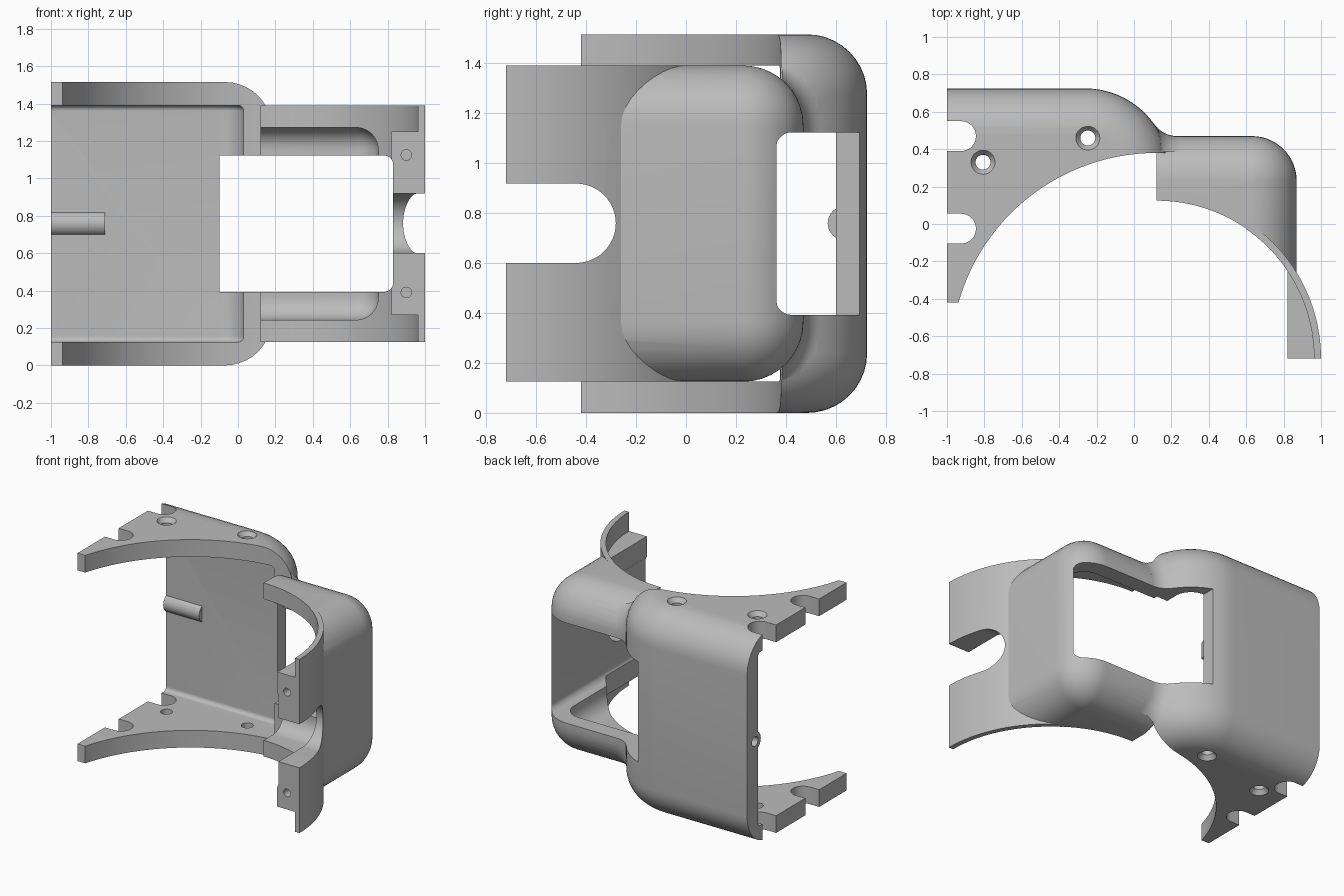
import bpy, bmesh, math
from mathutils import Matrix

if "Cube" in bpy.data.objects:
    bpy.data.objects.remove(bpy.data.objects["Cube"])

CX, CY = 0.12, -0.72          # axis of the front curves
ZM = 0.7575                   # mid height
grey = bpy.data.materials.new("grey")
grey.diffuse_color = (0.5, 0.5, 0.5, 1)
grey.use_nodes = True
grey.node_tree.nodes["Principled BSDF"].inputs["Base Color"].default_value = grey.diffuse_color


def finish(name, bm):
    bmesh.ops.recalc_face_normals(bm, faces=bm.faces)
    me = bpy.data.meshes.new(name)
    bm.to_mesh(me)
    bm.free()
    ob = bpy.data.objects.new(name, me)
    me.materials.append(grey)
    bpy.context.collection.objects.link(ob)
    return ob


def loft(name, sections):
    """Skin a stack of (outline, z) sections and cap the ends."""
    bm = bmesh.new()
    rings = [[bm.verts.new((x, y, z)) for x, y in pts] for pts, z in sections]
    n = len(rings[0])
    for a, b in zip(rings, rings[1:]):
        for i in range(n):
            j = (i + 1) % n
            bm.faces.new((a[i], a[j], b[j], b[i]))
    bm.faces.new(rings[0])
    bm.faces.new(rings[-1])
    return finish(name, bm)


def inset(z, z0, z1, r):
    """How far a rounded edge of radius r pulls in at height z."""
    t = max(z0 + r - z, z - (z1 - r), 0)
    return r - math.sqrt(max(r * r - t * t, 0))


def levels(z0, z1, r, n=10):
    low = [z0 + r - r * math.cos(math.pi / 2 * i / n) for i in range(n + 1)]
    return low + [z0 + z1 - z for z in reversed(low)]


def rounded_body(name, x0, x1, y0, y1, R, z0, z1, r):
    """Block with a round back right corner and rounded top and bottom edges."""
    out = []
    for z in levels(z0, z1, r):
        d = min(inset(z, z0, z1, r), R - 0.004)
        pts = [(x0, y0), (x1 - d, y0)]
        for i in range(17):
            a = math.pi / 2 * i / 16
            pts.append((x1 - R + (R - d) * math.cos(a), y1 - R + (R - d) * math.sin(a)))
        out.append((pts + [(x0, y1 - d)], z))
    return loft(name, out)


def box(name, x0, x1, y0, y1, z0, z1):
    pts = [(x0, y0), (x1, y0), (x1, y1), (x0, y1)]
    return loft(name, [(pts, z0), (pts, z1)])


def rod(name, loc, r, depth, axis='Z', r2=None, seg=32):
    bm = bmesh.new()
    m = {'Z': Matrix(), 'X': Matrix.Rotation(math.pi / 2, 4, 'Y'),
         'Y': Matrix.Rotation(math.pi / 2, 4, 'X')}[axis]
    bmesh.ops.create_cone(bm, cap_ends=True, segments=seg, radius1=r,
                          radius2=r if r2 is None else r2, depth=depth,
                          matrix=Matrix.Translation(loc) @ m)
    return finish(name, bm)


def combine(ob, op, *others):
    for o in others:
        o.hide_render = True
        m = ob.modifiers.new(op.lower(), 'BOOLEAN')
        m.operation, m.object, m.solver = op, o, 'EXACT'
        bpy.context.view_layer.objects.active = ob
        bpy.ops.object.modifier_apply(modifier=m.name)
        bpy.data.objects.remove(o)
    return ob


def curve_cutter(r):
    return rod("curve_cutter", (CX, CY, ZM), r, 3, seg=128)


# Left body: rounded wall with upper and lower plates
bracket = rounded_body("bracket", -1, 0.19, -0.8, 0.725, 0.45, 0, 1.515, 0.24)
combine(bracket, 'DIFFERENCE', curve_cutter(1.1),
        box("front_trim", -2, 1, -2, -0.42, -1, 3),
        rounded_body("left_cavity", -2, 0.03, -2, 0.6, 0.13, 0.125, 1.39, 0.03))

# Right body: smaller rounded housing
housing = rounded_body("housing", 0.12, 0.87, -0.6, 0.47, 0.24, 0.125, 1.39, 0.24)
combine(housing, 'DIFFERENCE', curve_cutter(0.845))

# Concave blend between the two bodies
blend, rf = [], 0.15
for z in levels(0.126, 1.389, 0.239):
    ra = 0.45 - inset(z, 0, 1.515, 0.24)
    yb = 0.47 - inset(z, 0.125, 1.39, 0.24)
    fy = yb + rf
    fx = -0.26 + math.sqrt((ra + rf) ** 2 - (fy - 0.275) ** 2)
    a0 = math.atan2(0.275 - fy, -0.26 - fx) % (2 * math.pi)
    a1 = 1.5 * math.pi
    arc = [(fx + rf * math.cos(a0 + (a1 - a0) * i / 10),
            fy + rf * math.sin(a0 + (a1 - a0) * i / 10)) for i in range(11)]
    x_end, y_end = arc[0]
    blend.append((arc + [(fx, yb - 0.02), (x_end - 0.02, min(yb, y_end) - 0.02)], z))
blend = loft("blend", blend)
combine(blend, 'DIFFERENCE', box("blend_trim", -2, 2, -2, 0.385, -1, 3))

# Curved strap: quarter ring reaching the front
ring = []
for r, angles in ((0.88, range(0, 91, 3)), (0.843, range(90, -1, -3))):
    ring += [(CX + r * math.cos(math.radians(a)), CY + r * math.sin(math.radians(a)))
             for a in angles]
strap = loft("strap", [(ring, 0.125), (ring, 1.39)])
combine(strap, 'DIFFERENCE', box("strap_trim", -1, 0.6, -1, 1, -1, 3))

# Mounting lugs behind the strap
lugs = box("lugs", 0.82, 1.0, CY, -0.15, 0.27, 1.25)
combine(lugs, 'INTERSECT', curve_cutter(0.86))

combine(bracket, 'UNION', housing, blend, strap)
combine(bracket, 'DIFFERENCE',
        rounded_body("right_cavity", 0.1, 0.75, -2, 0.35, 0.13, 0.243, 1.272, 0.12))
combine(bracket, 'UNION', lugs)

# Window through the back, and the round-ended strap slot
bm = bmesh.new()
bmesh.ops.create_cube(bm, size=1, matrix=Matrix.Translation((0.365, 0, ZM))
                      @ Matrix.Diagonal((0.93, 4, 0.73, 1)))
edges = [e for e in bm.edges if all(v.co.x > 0.5 for v in e.verts)
         and abs(e.verts[0].co.y - e.verts[1].co.y) > 1]
bmesh.ops.bevel(bm, geom=edges, offset=0.05, segments=6, profile=0.5, affect='EDGES')
combine(bracket, 'DIFFERENCE', finish("window_cutter", bm),
        box("slot_cutter", 0.6, 1.3, -1, -0.44, 0.6, 0.918),
        rod("slot_end", (0.95, -0.44, 0.759), 0.159, 0.7, 'X', seg=48))

# Lug screw holes
for z in (0.39, 1.125):
    combine(bracket, 'DIFFERENCE', rod("lug_hole", (0.9, -0.7, z), 0.028, 0.2, 'Y'))

# Plate notches and countersunk holes
for y in (0.47, -0.025):
    for z in (0.03, 1.485):
        combine(bracket, 'DIFFERENCE',
                box("notch", -1.2, -0.925, y - 0.08, y + 0.08, z - 0.13, z + 0.13),
                rod("notch_end", (-0.925, y, z), 0.08, 0.26))
for x, y in ((-0.807, 0.33), (-0.247, 0.46)):
    combine(bracket, 'DIFFERENCE', rod("hole", (x, y, ZM), 0.04, 3),
            rod("sink_top", (x, y, 1.5), 0.04, 0.034, 'Z', 0.066),
            rod("sink_low", (x, y, 0.015), 0.066, 0.034, 'Z', 0.04))

# Peg with a bore on the inside of the back wall
combine(bracket, 'UNION', rod("peg", (-0.855, 0.635, 0.759), 0.068, 0.29, 'X'))
combine(bracket, 'DIFFERENCE', rod("peg_bore", (-0.855, 0.635, 0.759), 0.035, 0.5, 'X'))

bpy.ops.object.select_all(action='DESELECT')
bracket.select_set(True)
bpy.context.view_layer.objects.active = bracket
bpy.ops.object.shade_smooth_by_angle(angle=math.radians(30))
